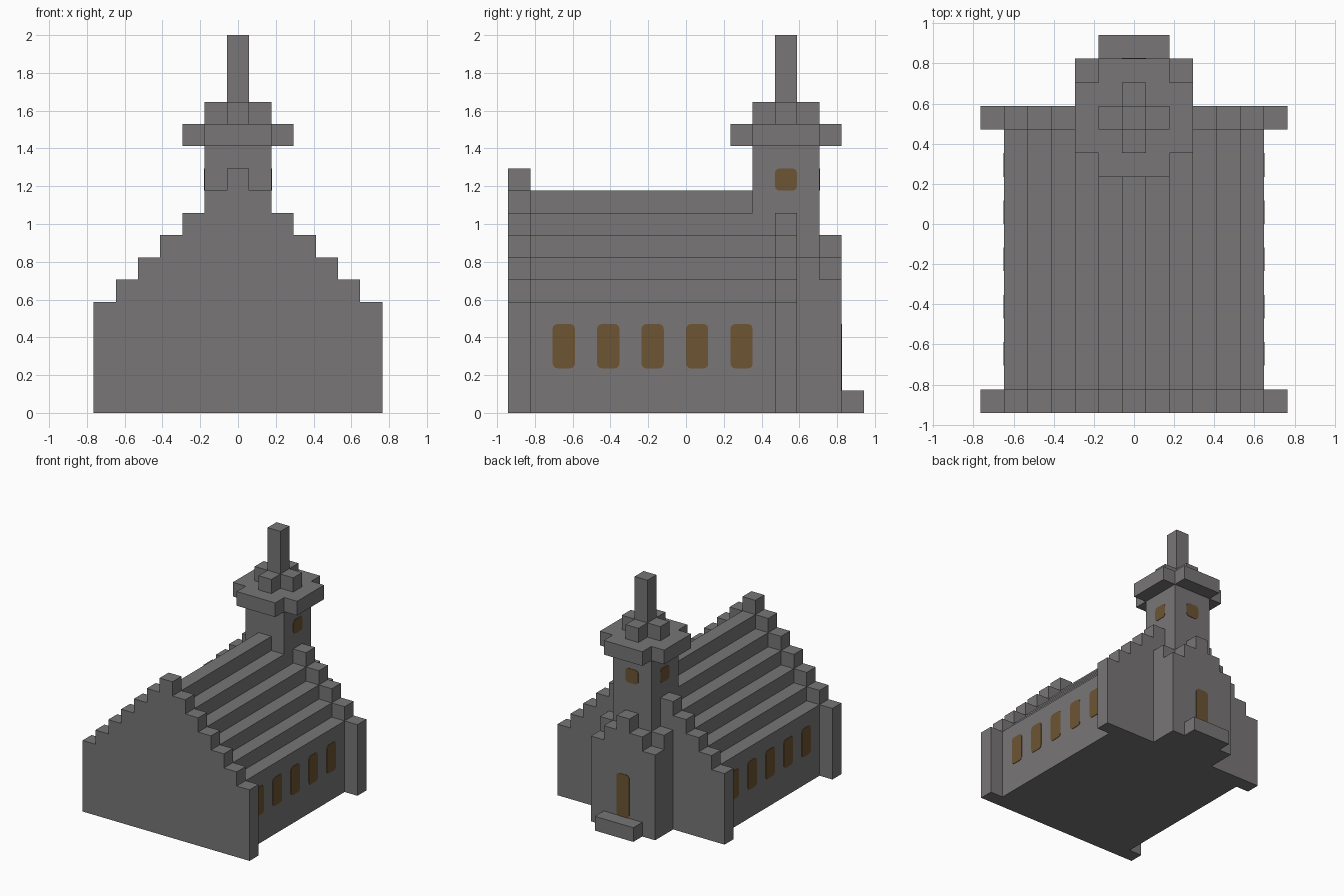
import bpy
import bmesh
from math import cos, sin, pi
from mathutils import Vector

U = 2 / 17  # one building block

if "Cube" in bpy.data.objects:
    bpy.data.objects.remove(bpy.data.objects["Cube"], do_unlink=True)


def make_material(name, rgb):
    mat = bpy.data.materials.new(name)
    mat.use_nodes = True
    color = (*rgb, 1)
    mat.diffuse_color = color
    bsdf = mat.node_tree.nodes["Principled BSDF"]
    bsdf.inputs["Base Color"].default_value = color
    bsdf.inputs["Roughness"].default_value = 0.9
    return mat


STONE = make_material("grey stone", (0.188, 0.181, 0.181))
AMBER = make_material("amber brown", (0.150, 0.089, 0.033))


def prism(name, points, depth, mat):
    """Extrude a flat outline, given in blocks, along a vector."""
    bm = bmesh.new()
    face = bm.faces.new([bm.verts.new(Vector(p) * U) for p in points])
    grown = bmesh.ops.extrude_face_region(bm, geom=[face])["geom"]
    moved = [g for g in grown if isinstance(g, bmesh.types.BMVert)]
    bmesh.ops.translate(bm, verts=moved, vec=Vector(depth) * U)
    if not face.is_valid or len(bm.faces) < len(points) + 2:
        bm.faces.new([v for v in bm.verts if v not in moved])
    bmesh.ops.recalc_face_normals(bm, faces=bm.faces)
    mesh = bpy.data.meshes.new(name)
    bm.to_mesh(mesh)
    bm.free()
    mesh.materials.append(mat)
    obj = bpy.data.objects.new(name, mesh)
    bpy.context.collection.objects.link(obj)
    return obj


def box(name, half_width, y0, y1, z0, z1):
    w = half_width
    base = [(-w, y0, z0), (w, y0, z0), (w, y1, z0), (-w, y1, z0)]
    return prism(name, base, (0, 0, z1 - z0), STONE)


def stepped(name, half_width, eave, y0, y1):
    """Wall or roof that steps in one block per block of height."""
    right = [(half_width, 0)]
    w, z = half_width, eave
    while w > 0:
        right += [(w, z), (w - 1, z)]
        w, z = w - 1, z + 1
    right.pop()  # the last step reaches across the middle
    outline = right + [(-x, h) for x, h in reversed(right)]
    return prism(name, [(x, y0, h) for x, h in outline], (0, y1 - y0, 0), STONE)


def plus(name, inner, outer, z0, z1):
    """Cross-shaped slab centred on the tower."""
    a, b = inner, outer
    quarter = [(b, -a), (b, a), (a, a)]
    pts = []
    for _ in range(4):
        pts += quarter
        quarter = [(-y, x) for x, y in quarter]
    return prism(name, [(x, y + 4.5, z0) for x, y in pts], (0, 0, z1 - z0), STONE)


def pane(name, centre, along, normal, height):
    """Thin round-cornered plate lying on a wall."""
    r = 0.22
    pts = []
    for i, (sx, sz) in enumerate([(1, 1), (-1, 1), (-1, -1), (1, -1)]):
        for k in range(4):
            a = (i + k / 3) * pi / 2
            s = sx * (0.5 - r) + r * cos(a)
            z = sz * (height / 2 - r) + r * sin(a)
            pts.append(Vector(centre) + Vector(along) * s + Vector((0, 0, z)))
    n = Vector(normal)
    return prism(name, [p - n * 0.02 for p in pts], n * 0.05, AMBER)


# Nave with stepped roof, and the taller gable walls at both ends
stepped("nave", 5.5, 5, -7, 4)
stepped("front_gable", 6.5, 5, -8, -7)
stepped("back_gable", 6.5, 5, 4, 5)

# Porch and doorstep
box("porch_body", 2.5, 5, 6, 0, 7)
stepped("porch_gable", 2.5, 6, 6, 7)
box("doorstep", 1.5, 7, 8, 0, 1)
pane("door", (0, 7, 2.5), (1, 0, 0), (0, 1, 0), 3)

# Bell tower, cornice, crown and spire
box("tower", 1.5, 3, 6, 5, 12)
plus("tower_cornice", 1.5, 2.5, 12, 13)
plus("tower_crown", 0.5, 1.5, 13, 14)
box("spire", 0.5, 4, 5, 14, 17)
pane("tower_window_back", (0, 6, 10.5), (1, 0, 0), (0, 1, 0), 1)

# Windows on both sides
for side, label in ((1, "left"), (-1, "right")):
    pane(f"tower_window_{label}", (side * 1.5, 4.5, 10.5), (0, 1, 0), (side, 0, 0), 1)
    for i in range(5):
        pane(f"nave_window_{label}_{i + 1}", (side * 5.5, 2 * i - 5.5, 3),
             (0, 1, 0), (side, 0, 0), 2)
